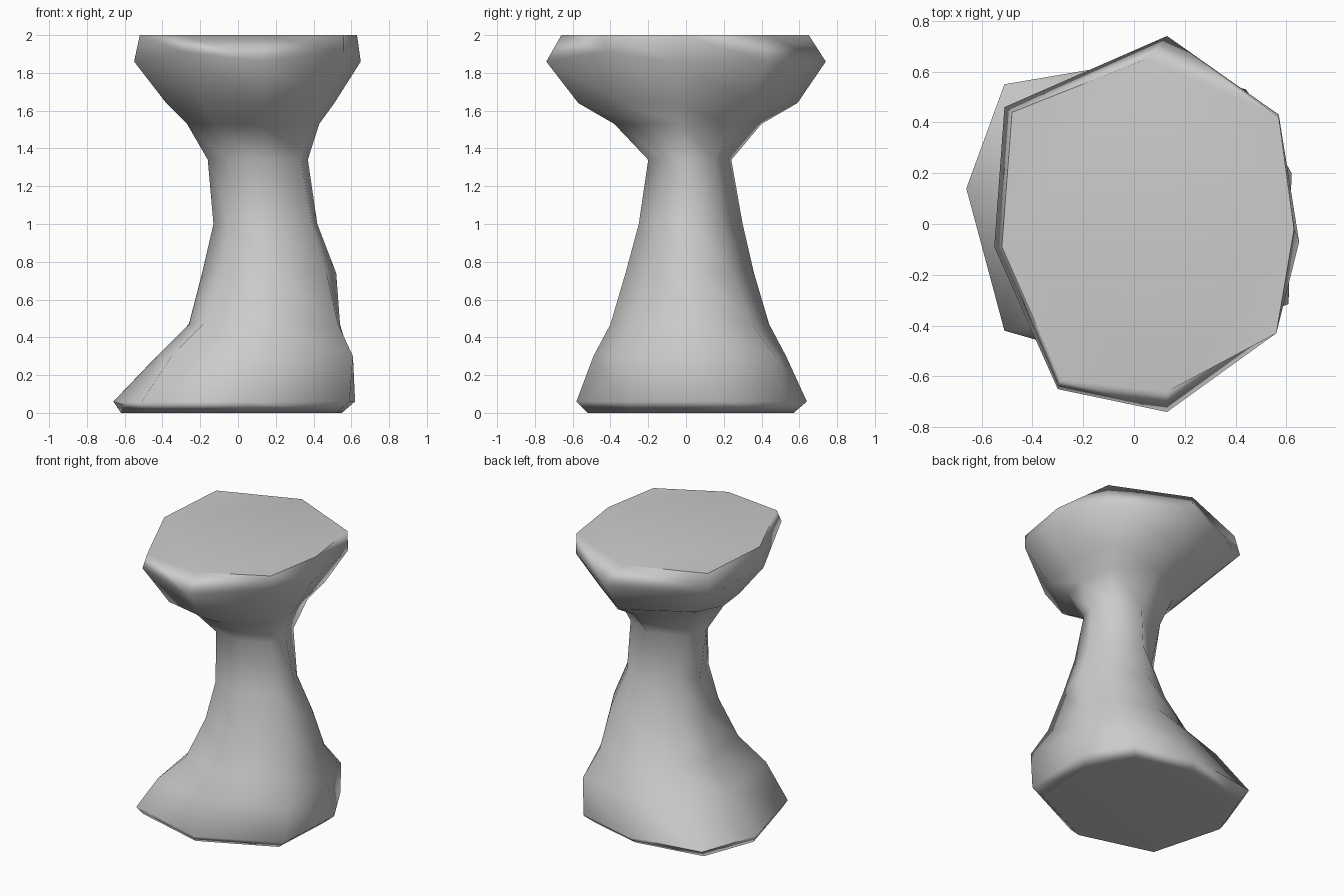
import bpy
import bmesh
import math
from mathutils import Vector

default_cube = bpy.data.objects.get("Cube")
if default_cube:
    bpy.data.objects.remove(default_cube, do_unlink=True)


def flat_material(name, colour):
    material = bpy.data.materials.new(name)
    material.use_nodes = True
    material.diffuse_color = colour
    material.node_tree.nodes["Principled BSDF"].inputs["Base Color"].default_value = colour
    return material


def normalised(outline):
    """Rescale an outline so that it spans the unit square."""
    xs, ys = zip(*outline)
    return [Vector(((x - min(xs)) / (max(xs) - min(xs)),
                    (y - min(ys)) / (max(ys) - min(ys)))) for x, y in outline]


# Irregular eight-sided outlines of the foot, seat and seat rim, clockwise from the back
foot_outline = normalised([(0.02, 0.64), (0.44, 0.53), (0.62, 0.2), (0.59, -0.32),
                           (0.05, -0.58), (-0.51, -0.42), (-0.66, 0.14), (-0.51, 0.55)])
seat_outline = normalised([(0.13, 0.74), (0.57, 0.43), (0.65, -0.07), (0.56, -0.43),
                           (0.13, -0.74), (-0.3, -0.65), (-0.55, -0.09), (-0.51, 0.46)])
rim_outline = [(0.05, 0.65), (0.57, 0.42), (0.63, -0.02), (0.56, -0.43),
               (0.13, -0.66), (-0.29, -0.61), (-0.52, -0.09), (-0.48, 0.44)]

# Cross-sections from floor to seat: height, left, right, front, back
sections = [
    (0, -0.62, 0.55, -0.52, 0.57),
    (0.06, -0.66, 0.62, -0.58, 0.64),
    (0.3, -0.43, 0.59, -0.49, 0.53),
    (0.47, -0.26, 0.54, -0.4, 0.44),
    (0.74, -0.19, 0.52, -0.32, 0.36),
    (1, -0.13, 0.42, -0.25, 0.3),
    (1.34, -0.16, 0.37, -0.2, 0.24),
    (1.53, -0.27, 0.43, -0.38, 0.4),
    (1.64, -0.38, 0.51, -0.57, 0.59),
    (1.86, -0.55, 0.65, -0.74, 0.74),
]

# Bulges and dents that make the corners uneven: corner -> {section: outward push}
BACK_LEFT, FRONT_LEFT, FRONT_RIGHT, BACK_RIGHT = 1, 3, 5, 7
corner_pushes = {
    BACK_LEFT: {2: 0.05, 4: -0.03, 5: -0.04},
    FRONT_LEFT: {2: 0.06, 3: 0.02, 4: -0.03},
    FRONT_RIGHT: {2: 0.06, 3: 0.04},
    BACK_RIGHT: {3: -0.03, 4: -0.08, 5: -0.1, 6: -0.04, 7: -0.1, 8: -0.05},
}


def section_ring(bm, height, left, right, front, back):
    # The outline changes from foot to seat along the waist
    blend = min(max((height - 0.3) / 1.2, 0), 1)
    ring = []
    for low, high in zip(foot_outline, seat_outline):
        point = low.lerp(high, blend)
        ring.append(bm.verts.new((left + point.x * (right - left),
                                  front + point.y * (back - front), height)))
    return ring


# Stool body: lofted sections closed by a floor cap and a seat cap
bm = bmesh.new()
rings = [section_ring(bm, *section) for section in sections]

for corner, pushes in corner_pushes.items():
    angle = math.radians(90 - 45 * corner)
    outward = Vector((math.cos(angle), math.sin(angle), 0))
    for level, push in pushes.items():
        rings[level][corner].co += outward * push

# The widest seat edge sits a little higher on its front corners
for corner in (FRONT_LEFT, FRONT_RIGHT):
    rings[-1][corner].co.z += 0.05
rings.append([bm.verts.new((x, y, 2)) for x, y in rim_outline])

for lower, upper in zip(rings, rings[1:]):
    for i in range(len(lower)):
        j = (i + 1) % len(lower)
        bm.faces.new((lower[i], upper[i], upper[j], lower[j]))
bm.faces.new(rings[0])
bm.faces.new(reversed(rings[-1]))
bmesh.ops.recalc_face_normals(bm, faces=bm.faces[:])

mesh = bpy.data.meshes.new("stool_body")
bm.to_mesh(mesh)
bm.free()
body = bpy.data.objects.new("stool_body", mesh)
bpy.context.collection.objects.link(body)
mesh.materials.append(flat_material("plain grey", (0.6, 0.6, 0.6, 1)))

# Soft shading with the sharpest rims kept crisp and the large caps kept flat
bpy.ops.object.select_all(action="DESELECT")
body.select_set(True)
bpy.context.view_layer.objects.active = body
bpy.ops.object.shade_smooth_by_angle(angle=math.radians(72))
flat_caps = body.modifiers.new("flat_caps", "WEIGHTED_NORMAL")
flat_caps.keep_sharp = True
